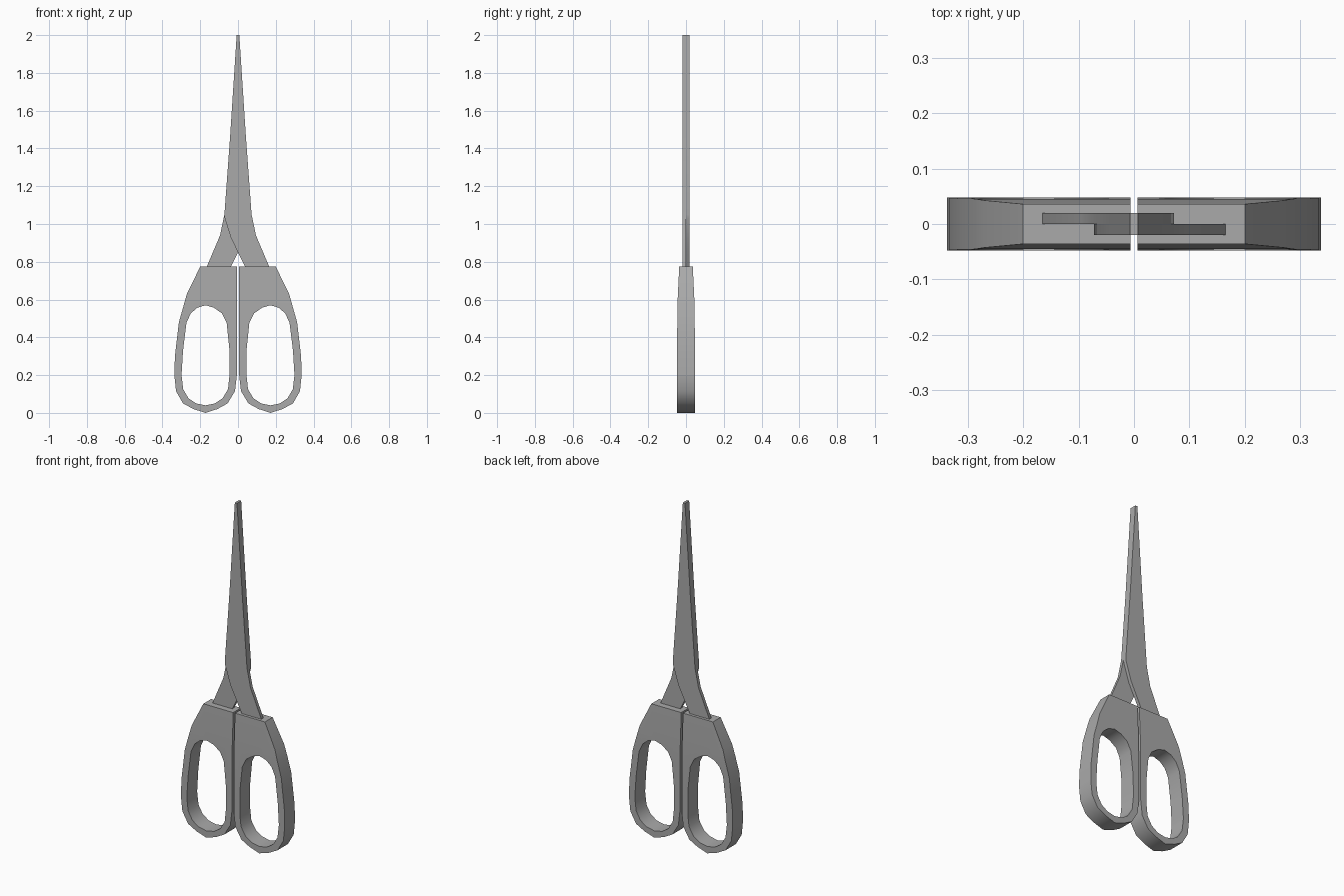
import bpy, bmesh, math

if "Cube" in bpy.data.objects:
    bpy.data.objects.remove(bpy.data.objects["Cube"])

# Profiles in (x, z) for the right-hand side; the left side is mirrored
GRIP_OUTER = [(.006, .774), (.2, .774), (.27, .632), (.313, .48), (.334, .3), (.337, .2),
              (.328, .115), (.291, .05), (.235, .02), (.172, 0), (.11, .02), (.055, .05),
              (.016, .115), (.006, .2)]
GRIP_HOLE = [(.172, .57), (.215, .557), (.25, .527), (.273, .477), (.291, .33), (.299, .2),
             (.29, .125), (.262, .077), (.222, .05), (.172, .04), (.122, .05), (.082, .077),
             (.053, .125), (.045, .2), (.045, .33), (.06, .477), (.085, .527), (.128, .557)]
BLADE = [(.165, .765), (.165, .775), (.095, .94), (.072, 1.05), (.042, 1.46), (.007, 2),
         (-.007, 2), (-.042, 1.46), (-.072, 1.05), (-.07, 1.03), (-.037, .925),
         (0, .85), (.037, .775), (.042, .765)]
# Half thickness of the grip at heights: (z, y)
GRIP_DEPTH = [(.2, .048), (.571, .0455), (.774, .036)]

grey = bpy.data.materials.new("dark_grey")
grey.diffuse_color = (.4, .4, .4, 1)
grey.use_nodes = True
grey.node_tree.nodes["Principled BSDF"].inputs["Base Color"].default_value = grey.diffuse_color


def plate(loops, y0, y1, side):
    """Fill closed outlines in the XZ plane and extrude them from y0 to y1."""
    bm = bmesh.new()
    for loop in loops:
        vs = [bm.verts.new((x * side, y0, z)) for x, z in loop]
        for a, b in zip(vs, vs[1:] + vs[:1]):
            bm.edges.new((a, b))
    bmesh.ops.triangle_fill(bm, edges=bm.edges[:], use_beauty=True)
    res = bmesh.ops.extrude_face_region(bm, geom=bm.faces[:])
    for v in res["geom"]:
        if isinstance(v, bmesh.types.BMVert):
            v.co.y = y1
    return bm


def finish(bm, name):
    """Turn the bmesh into a grey object, smooth along its curved rims."""
    bmesh.ops.recalc_face_normals(bm, faces=bm.faces[:])
    me = bpy.data.meshes.new(name)
    bm.to_mesh(me)
    bm.free()
    me.materials.append(grey)
    ob = bpy.data.objects.new(name, me)
    bpy.context.collection.objects.link(ob)
    bpy.ops.object.select_all(action='DESELECT')
    ob.select_set(True)
    bpy.context.view_layer.objects.active = ob
    bpy.ops.object.shade_smooth_by_angle(angle=math.radians(40))


def grip_depth(z):
    for (z0, y0), (z1, y1) in zip(GRIP_DEPTH, GRIP_DEPTH[1:]):
        if z <= z1:
            return y0 + (y1 - y0) * max(0, (z - z0) / (z1 - z0))
    return GRIP_DEPTH[-1][1]


for side, label in ((1, "right"), (-1, "left")):
    # Finger grip, thinning towards the blade end
    bm = plate([GRIP_OUTER, GRIP_HOLE], -.048, .048, side)
    for z in (.201, .571):
        bmesh.ops.bisect_plane(bm, geom=bm.verts[:] + bm.edges[:] + bm.faces[:],
                               plane_co=(0, 0, z), plane_no=(0, 0, 1))
    for v in bm.verts:
        v.co.y = math.copysign(grip_depth(v.co.z), v.co.y)
    finish(bm, label + "_grip")

    # Blade: the right one lies in front, the left one behind
    finish(plate([BLADE], 0, -.0195 * side, side), label + "_blade")
